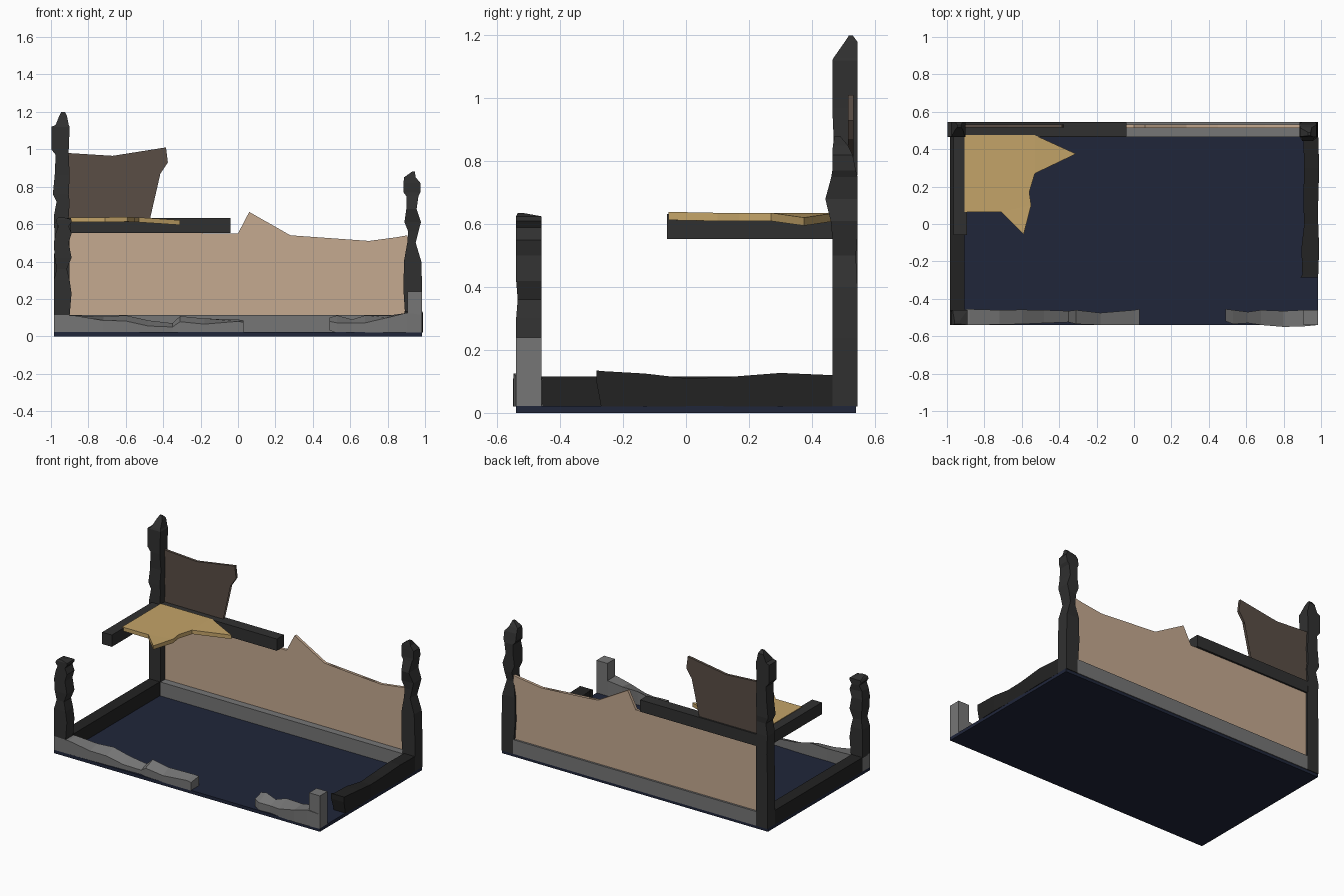
import bpy, bmesh

def mat(name, r, g, b):
    m = bpy.data.materials.new(name)
    m.diffuse_color = (r, g, b, 1)
    return m

DARK = mat("charred_wood", 0.03, 0.03, 0.03)
BLACK = mat("black_wood", 0.016, 0.016, 0.016)
GREY = mat("grey_stone", 0.18, 0.18, 0.18)
NAVY = mat("navy_floor", 0.014, 0.019, 0.042)
TAN = mat("tan_plaster", 0.56, 0.40, 0.28)
BROWN = mat("brown_plaster", 0.10, 0.075, 0.06)
GOLD = mat("gold_boards", 0.55, 0.37, 0.14)

def finish(name, bm, material):
    bmesh.ops.recalc_face_normals(bm, faces=bm.faces[:])
    me = bpy.data.meshes.new(name)
    bm.to_mesh(me)
    bm.free()
    me.materials.append(material)
    ob = bpy.data.objects.new(name, me)
    bpy.context.collection.objects.link(ob)
    return ob

def bar(name, axis, stations, material):
    """Loft rectangles (t, a0, a1, b0, b1[, chip]) along an axis; chip lowers one corner."""
    bm = bmesh.new()
    rings = []
    for t, a0, a1, b0, b1, *c in stations:
        chip = c[0] if c else 0
        sect = [(a0, b0), (a1, b0), (a1, b1), (a0, b1 - chip)]
        place = {"x": lambda a, b: (t, a, b), "y": lambda a, b: (a, t, b),
                 "z": lambda a, b: (a, b, t)}[axis]
        rings.append([bm.verts.new(place(a, b)) for a, b in sect])
    for r, s in zip(rings, rings[1:]):
        for i in range(4):
            j = (i + 1) % 4
            bm.faces.new((r[i], r[j], s[j], s[i]))
    bm.faces.new(rings[0])
    bm.faces.new(rings[-1])
    return finish(name, bm, material)

def box(name, x0, x1, y0, y1, z0, z1, material):
    return bar(name, "z", [(z0, x0, x1, y0, y1), (z1, x0, x1, y0, y1)], material)

def panel(name, outline, lo, hi, material, axis="y"):
    """Extrude an outline into a thin panel across y or z."""
    bm = bmesh.new()
    def place(p, d):
        return (p[0], d, p[1]) if axis == "y" else (p[0], p[1], d + (p[2] if len(p) > 2 else 0))
    a = [bm.verts.new(place(p, lo)) for p in outline]
    b = [bm.verts.new(place(p, hi)) for p in outline]
    bm.faces.new(a)
    bm.faces.new(b)
    n = len(a)
    for i in range(n):
        j = (i + 1) % n
        bm.faces.new((a[i], a[j], b[j], b[i]))
    bmesh.ops.triangulate(bm, faces=[f for f in bm.faces if len(f.verts) > 4])
    return finish(name, bm, material)

# Floor and intact sills
box("floor", -0.985, 0.985, -0.54, 0.54, 0, 0.022, NAVY)
box("back_sill", -0.9, 0.9, 0.465, 0.545, 0.02, 0.115, GREY)
box("left_sill", -0.985, -0.905, -0.46, 0.465, 0.02, 0.115, BLACK)

# Broken sills
bar("right_sill", "y", [
    (-0.285, 0.89, 0.985, 0.10, 0.135), (-0.27, 0.90, 0.985, 0.02, 0.133),
    (-0.13, 0.895, 0.99, 0.02, 0.125), (0.0, 0.91, 0.985, 0.02, 0.11),
    (0.12, 0.905, 0.985, 0.02, 0.113), (0.3, 0.91, 0.99, 0.02, 0.127),
    (0.465, 0.905, 0.985, 0.02, 0.12)], BLACK)
bar("front_left_sill", "x", [
    (-0.985, -0.54, -0.46, 0.02, 0.115), (-0.88, -0.54, -0.455, 0.02, 0.112),
    (-0.72, -0.538, -0.46, 0.02, 0.105, 0.02), (-0.60, -0.535, -0.458, 0.02, 0.112, 0.03),
    (-0.48, -0.53, -0.46, 0.02, 0.085, 0.03), (-0.35, -0.525, -0.465, 0.02, 0.07, 0.02),
    (-0.31, -0.535, -0.46, 0.02, 0.108, 0.03), (-0.18, -0.54, -0.475, 0.02, 0.095, 0.03),
    (0.0, -0.54, -0.46, 0.02, 0.09, 0.01), (0.03, -0.54, -0.455, 0.02, 0.085, 0.01)], GREY)
bar("front_right_sill", "x", [
    (0.49, -0.52, -0.455, 0.03, 0.10, 0.02), (0.53, -0.535, -0.46, 0.02, 0.112, 0.04),
    (0.61, -0.53, -0.47, 0.02, 0.09, 0.02), (0.68, -0.54, -0.46, 0.02, 0.112, 0.04),
    (0.80, -0.55, -0.465, 0.02, 0.11, 0.01), (0.90, -0.548, -0.46, 0.02, 0.125),
    (0.985, -0.54, -0.46, 0.02, 0.115)], GREY)

# Corner posts
box("front_right_post_stub", 0.905, 0.985, -0.54, -0.46, 0.11, 0.24, GREY)
bar("front_left_post", "z", [
    (0.11, -0.985, -0.90, -0.54, -0.46), (0.23, -0.985, -0.89, -0.54, -0.46),
    (0.30, -0.985, -0.90, -0.54, -0.46), (0.36, -0.97, -0.915, -0.535, -0.46, 0.01),
    (0.42, -0.98, -0.89, -0.54, -0.46), (0.50, -0.985, -0.905, -0.54, -0.46),
    (0.55, -0.975, -0.89, -0.54, -0.46, 0.01), (0.59, -0.96, -0.905, -0.54, -0.46),
    (0.61, -0.975, -0.89, -0.54, -0.46), (0.625, -0.97, -0.89, -0.54, -0.46),
    (0.635, -0.96, -0.93, -0.535, -0.515)], DARK)
bar("back_left_post", "z", [
    (0.02, -0.985, -0.90, 0.465, 0.545), (0.36, -0.985, -0.90, 0.465, 0.545),
    (0.52, -0.98, -0.90, 0.465, 0.545), (0.64, -0.985, -0.905, 0.465, 0.545),
    (0.72, -0.97, -0.90, 0.465, 0.54), (0.76, -0.99, -0.905, 0.465, 0.545),
    (0.86, -0.98, -0.90, 0.47, 0.545), (0.97, -0.975, -0.905, 0.465, 0.545),
    (1.00, -0.998, -0.905, 0.465, 0.545), (1.12, -0.998, -0.90, 0.465, 0.545),
    (1.13, -0.975, -0.905, 0.47, 0.545), (1.18, -0.955, -0.915, 0.505, 0.545),
    (1.20, -0.945, -0.925, 0.518, 0.53)], DARK)
bar("back_right_post", "z", [
    (0.02, 0.90, 0.985, 0.465, 0.545), (0.24, 0.885, 0.985, 0.465, 0.545),
    (0.40, 0.887, 0.98, 0.465, 0.545), (0.50, 0.905, 0.95, 0.465, 0.54, 0.01),
    (0.56, 0.91, 0.965, 0.465, 0.545), (0.61, 0.89, 0.978, 0.46, 0.545),
    (0.68, 0.90, 0.955, 0.443, 0.545), (0.75, 0.90, 0.965, 0.462, 0.545),
    (0.77, 0.885, 0.975, 0.465, 0.54), (0.82, 0.885, 0.975, 0.465, 0.53),
    (0.85, 0.888, 0.95, 0.467, 0.515), (0.88, 0.93, 0.945, 0.472, 0.49)], DARK)

# Upper beams
box("upper_back_beam", -0.905, -0.04, 0.468, 0.543, 0.553, 0.632, DARK)
box("upper_left_beam", -0.965, -0.893, -0.06, 0.468, 0.553, 0.632, DARK)

# Broken back walls
panel("lower_back_wall", [
    (-0.9, 0.11), (0.905, 0.11), (0.905, 0.54), (0.85, 0.53), (0.7, 0.51), (0.45, 0.51),
    (0.28, 0.54), (0.06, 0.665), (0.0, 0.55), (-0.9, 0.555)], 0.513, 0.532, TAN)
panel("upper_back_wall", [
    (-0.91, 0.63), (-0.47, 0.63), (-0.53, 0.74), (-0.545, 0.815), (-0.415, 0.87),
    (-0.375, 0.93), (-0.385, 1.01), (-0.67, 0.965), (-0.91, 0.98)], 0.515, 0.532, BROWN)

# Remaining upper floor, sagging at the broken tip (x, y, z offset)
panel("upper_floor", [
    (-0.905, 0.475), (-0.53, 0.475), (-0.31, 0.375, -0.015), (-0.53, 0.27), (-0.56, 0.17),
    (-0.55, 0.1), (-0.59, -0.055, 0.003), (-0.71, 0.065), (-0.905, 0.065)],
    0.61, 0.636, GOLD, "z")
